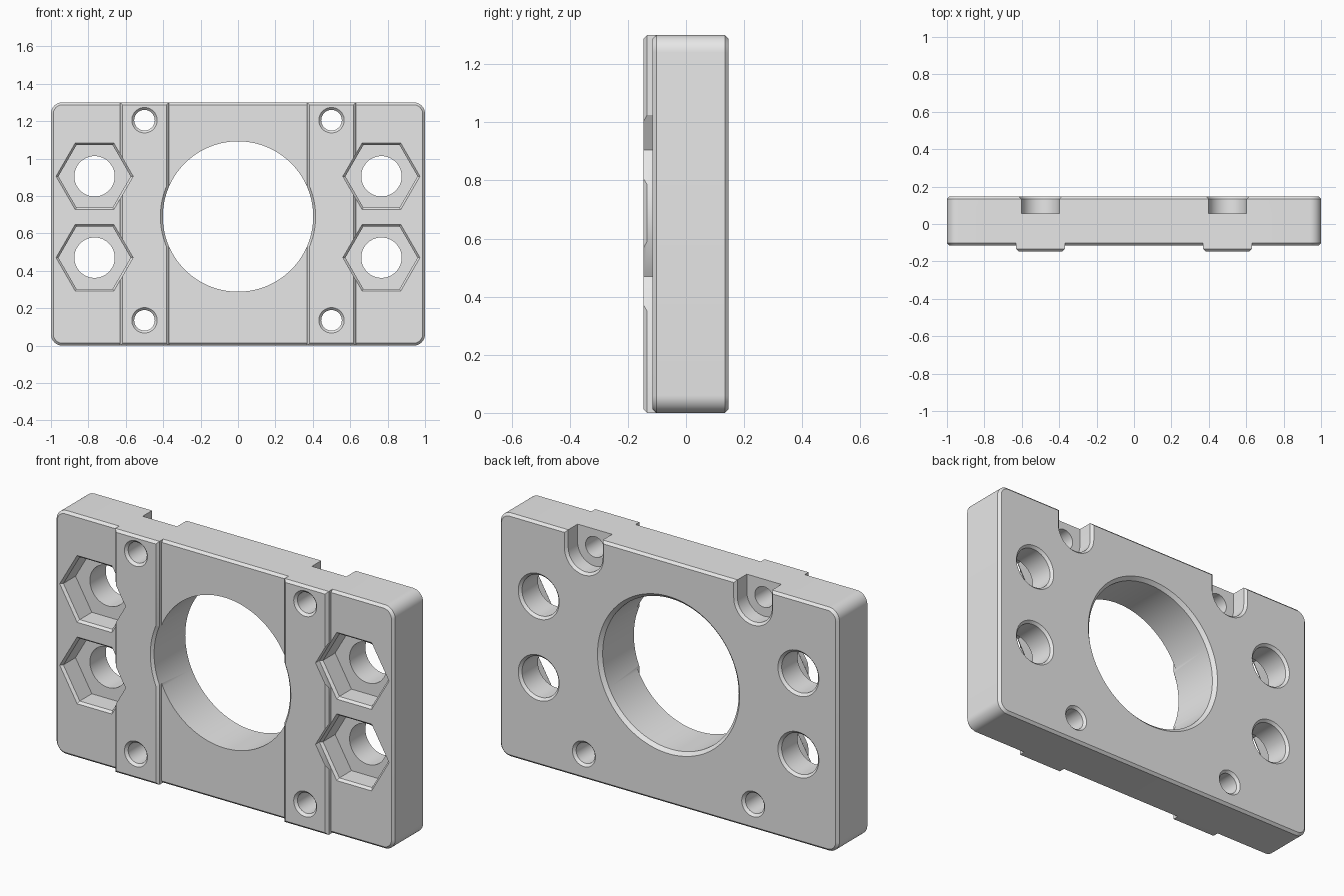
import bpy, bmesh
from math import sin, cos, pi

cube = bpy.data.objects.get("Cube")
if cube:
    bpy.data.objects.remove(cube, do_unlink=True)

HEIGHT = 1.3
MID = HEIGHT / 2
FRONT, BACK, FACE = -0.147, 0.147, -0.115   # rail front, plate back, plate front
CH = 0.013                                  # chamfer size

grey = bpy.data.materials.new("light grey")
grey.use_nodes = True
grey.diffuse_color = (0.8, 0.8, 0.8, 1)
grey.node_tree.nodes["Principled BSDF"].inputs["Base Color"].default_value = (0.8, 0.8, 0.8, 1)


# Outlines in the x-z plane, each sized by one number
def polygon(sides):
    return lambda r: [(r * cos(2 * pi * i / sides), r * sin(2 * pi * i / sides))
                      for i in range(sides)]


def slot(r):
    arc = [(r * cos(pi + pi * i / 32), r * sin(pi + pi * i / 32)) for i in range(33)]
    return arc + [(r, 0.3), (-r, 0.3)]


def rounded_plate(r, steps=10):
    pts = []
    for k, (sx, sz) in enumerate([(1, 1), (-1, 1), (-1, -1), (1, -1)]):
        for i in range(steps + 1):
            a = (k + i / steps) * pi / 2
            pts.append((sx * 0.94 + r * cos(a), sz * (MID - 0.06) + r * sin(a)))
    return pts


def rail_outline(inset):
    w, h = 0.13 - inset, MID - inset
    return [(w, h), (-w, h), (-w, -h), (w, -h)]


# Loft an outline along y through (y, size) stations
def loft(name, outline, stations, x=0, z=0):
    bm = bmesh.new()
    rings = [[bm.verts.new((x + px, y, z + pz)) for px, pz in outline(size)]
             for y, size in stations]
    for a, b in zip(rings, rings[1:]):
        for i in range(len(a)):
            j = (i + 1) % len(a)
            bm.faces.new((a[i], a[j], b[j], b[i]))
    bm.faces.new(rings[0])
    bm.faces.new(rings[-1])
    bmesh.ops.recalc_face_normals(bm, faces=bm.faces)
    mesh = bpy.data.meshes.new(name)
    bm.to_mesh(mesh)
    bm.free()
    mesh.materials.append(grey)
    obj = bpy.data.objects.new(name, mesh)
    bpy.context.collection.objects.link(obj)
    return obj


# Plate with rounded corners and chamfered front and back rims
plate = loft("mounting_plate", rounded_plate,
             [(FACE, 0.06 - CH), (FACE + CH, 0.06), (BACK - CH, 0.06), (BACK, 0.06 - CH)],
             z=MID)
helpers = []


def combine(obj, operation):
    mod = plate.modifiers.new(obj.name, 'BOOLEAN')
    mod.operation = operation
    mod.solver = 'EXACT'
    mod.object = obj
    obj.hide_render = True
    helpers.append(obj)


def drill(name, r, front, x, z, back_chamfer=CH, sides=48):
    stations = [(-0.3, r + CH), (front, r + CH), (front + CH, r)]
    if back_chamfer:
        stations += [(BACK - back_chamfer, r), (BACK, r + back_chamfer),
                     (0.3, r + back_chamfer)]
    else:
        stations.append((0.3, r))
    combine(loft(name, polygon(sides), stations, x, z), 'DIFFERENCE')


# Raised vertical rails on the front
for side in (-1, 1):
    combine(loft("rail", rail_outline, [(FRONT, CH), (FRONT + CH, 0), (0.02, 0)],
                 0.5 * side, MID), 'UNION')

# Large centre bore
drill("centre_bore", 0.402, FRONT, 0, 0.69, 0.018, 128)

for side in (-1, 1):
    # Screw holes through the rails, the upper ones with open counterbores
    drill("upper_screw_hole", 0.055, FRONT, 0.5 * side, 1.205, 0)
    drill("lower_screw_hole", 0.055, FRONT, 0.5 * side, 0.135)
    combine(loft("counterbore", slot,
                 [(0.055, 0.102), (BACK - CH, 0.102), (BACK, 0.102 + CH), (0.3, 0.102 + CH)],
                 0.5 * side, 1.205), 'DIFFERENCE')
    # Hexagonal pockets with round holes behind
    for z in (0.47, 0.905):
        combine(loft("hex_pocket", polygon(6),
                     [(-0.3, 0.206), (FACE, 0.206), (FACE + CH, 0.193), (0.0, 0.193)],
                     0.767 * side, z), 'DIFFERENCE')
        combine(loft("bolt_hole", polygon(64),
                     [(-0.05, 0.108), (BACK - CH, 0.108), (BACK, 0.108 + CH), (0.3, 0.108 + CH)],
                     0.767 * side, z), 'DIFFERENCE')

# Bake the booleans and drop the helpers
graph = bpy.context.evaluated_depsgraph_get()
baked = bpy.data.meshes.new_from_object(plate.evaluated_get(graph))
plate.modifiers.clear()
plate.data = baked
baked.materials.clear()
baked.materials.append(grey)
for obj in helpers:
    bpy.data.objects.remove(obj, do_unlink=True)

bpy.ops.object.select_all(action='DESELECT')
plate.select_set(True)
bpy.context.view_layer.objects.active = plate
bpy.ops.object.shade_smooth_by_angle(angle=pi / 6)
